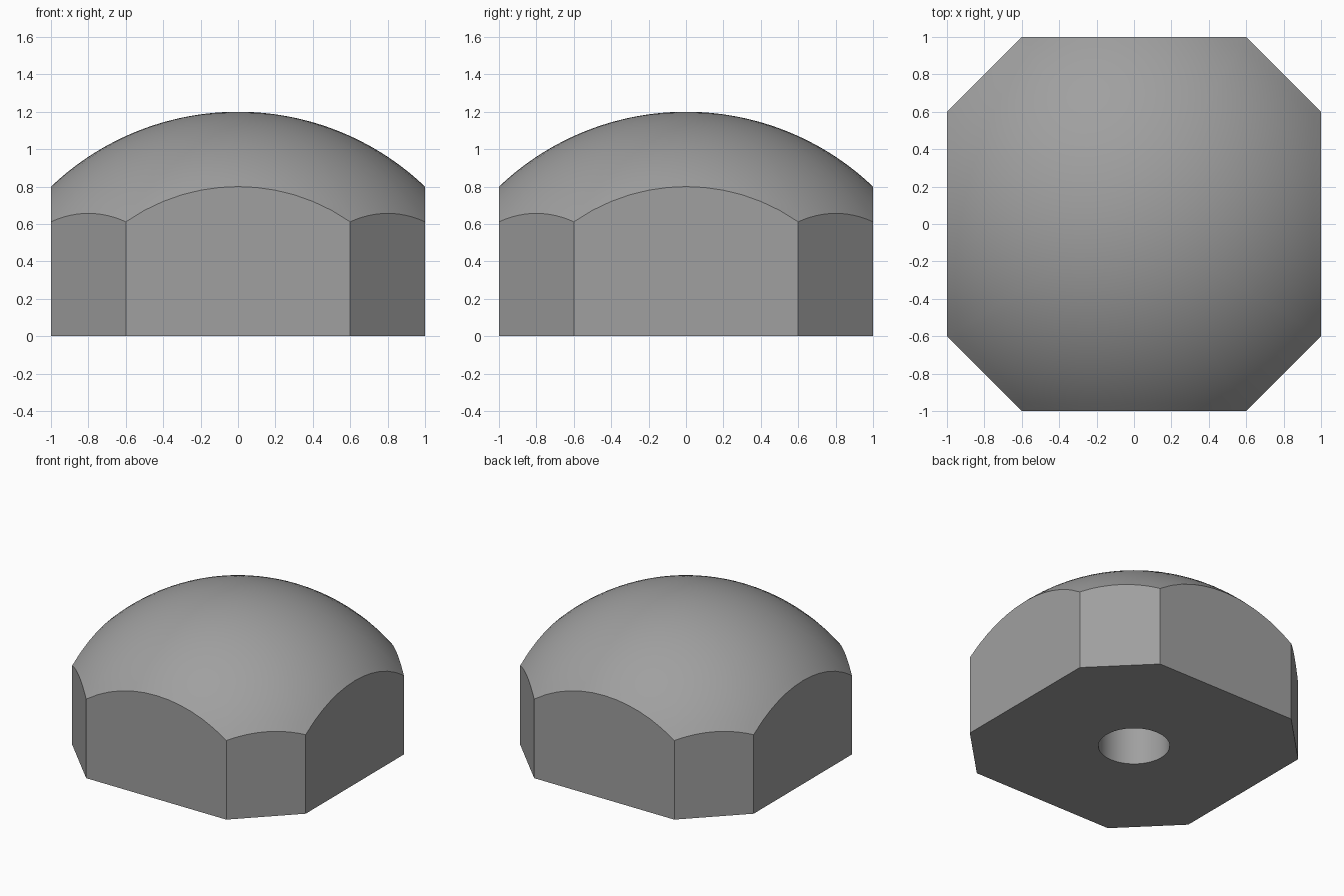
import bpy, bmesh, math
from mathutils import Vector

if "Cube" in bpy.data.objects:
    bpy.data.objects.remove(bpy.data.objects["Cube"])

# Main dimensions
HALF, FLAT = 1.0, 0.6            # half width, half length of each long side
DOME_R, DOME_Z = 1.45, -0.25     # sphere that forms the top
HOLE_R, HOLE_DEPTH = 0.25, 0.8
SIDE_STEPS, DOME_RINGS = 12, 24


def dome_height(r):
    return DOME_Z + math.sqrt(DOME_R ** 2 - r ** 2)


# Chamfered square outline, each side subdivided so its top edge can curve
quarter = [Vector((HALF, -FLAT)), Vector((HALF, FLAT))]
corners = []
for _ in range(4):
    corners += quarter
    quarter = [Vector((-p.y, p.x)) for p in quarter]
outline = [a.lerp(b, i / SIDE_STEPS)
           for a, b in zip(corners, corners[1:] + corners[:1])
           for i in range(SIDE_STEPS)]

bm = bmesh.new()


def ring(points, height):
    return [bm.verts.new((p.x, p.y, height(p.length))) for p in points]


def bridge(a, b):
    n = len(a)
    for i in range(n):
        j = (i + 1) % n
        bm.faces.new((a[i], a[j], b[j], b[i]))


# Blind hole, flat underside, side walls, then dome rings up to the apex
hole = [p.normalized() * HOLE_R for p in outline]
rings = [ring(hole, lambda r: HOLE_DEPTH),
         ring(hole, lambda r: 0.0),
         ring(outline, lambda r: 0.0)]
for k in range(DOME_RINGS, 0, -1):
    rings.append(ring([p * (k / DOME_RINGS) for p in outline], dome_height))
for a, b in zip(rings, rings[1:]):
    bridge(a, b)

# Close the hole ceiling and the dome apex
bm.faces.new(rings[0])
apex = bm.verts.new((0, 0, dome_height(0)))
top = rings[-1]
for i in range(len(top)):
    bm.faces.new((top[i], top[(i + 1) % len(top)], apex))
bmesh.ops.recalc_face_normals(bm, faces=bm.faces)

mesh = bpy.data.meshes.new("domed_cap")
bm.to_mesh(mesh)
bm.free()
cap = bpy.data.objects.new("domed_cap", mesh)
bpy.context.collection.objects.link(cap)

# Single grey colour
grey = bpy.data.materials.new("grey")
grey.diffuse_color = (0.35, 0.35, 0.35, 1)
grey.use_nodes = True
grey.node_tree.nodes["Principled BSDF"].inputs["Base Color"].default_value = grey.diffuse_color
mesh.materials.append(grey)

# Smooth dome and hole, crisp edges
bpy.context.view_layer.objects.active = cap
cap.select_set(True)
bpy.ops.object.shade_smooth_by_angle(angle=math.radians(20))
